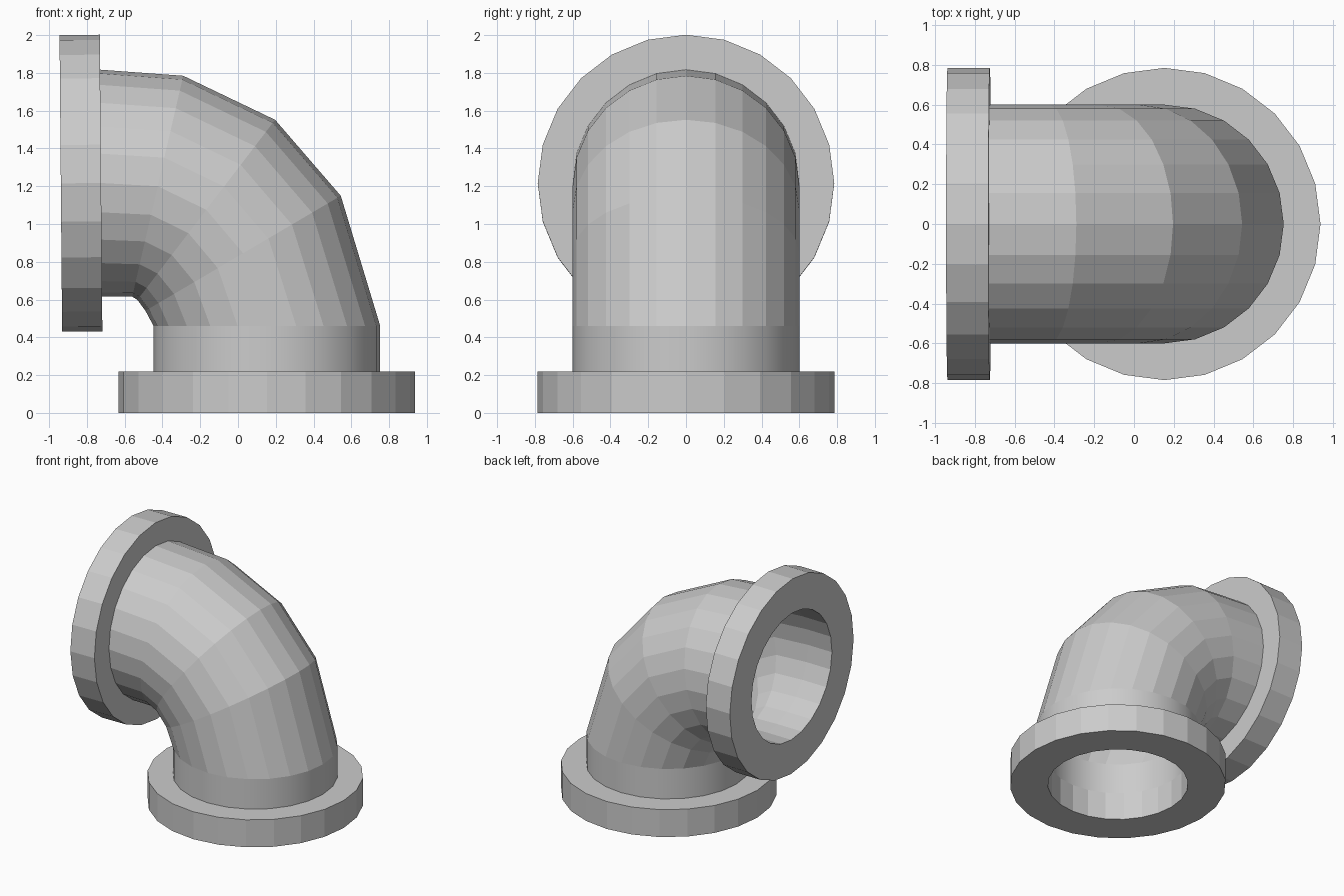
import bpy, bmesh
from math import sin, cos, pi, radians

if "Cube" in bpy.data.objects:
    bpy.data.objects.remove(bpy.data.objects["Cube"])

SIDES = 24
OUTER, BORE, FLANGE = 0.60, 0.51, 0.785
CX = 0.153


def loft(name, stations, smooth_spans=()):
    """Skin a closed loop of circles; station = (x, z, tilt in degrees, radius)."""
    bm = bmesh.new()
    rings = []
    for x, z, tilt, r in stations:
        a = radians(tilt)
        ring = []
        for i in range(SIDES):
            t = 2 * pi * i / SIDES
            u, v = r * cos(t), r * sin(t)
            ring.append(bm.verts.new((x + u * cos(a), v, z + u * sin(a))))
        rings.append(ring)
    for k, lower in enumerate(rings):
        upper = rings[(k + 1) % len(rings)]
        for i in range(SIDES):
            j = (i + 1) % SIDES
            face = bm.faces.new((lower[i], lower[j], upper[j], upper[i]))
            face.smooth = k in smooth_spans
    bmesh.ops.recalc_face_normals(bm, faces=bm.faces[:])
    mesh = bpy.data.meshes.new(name)
    bm.to_mesh(mesh)
    bm.free()
    obj = bpy.data.objects.new(name, mesh)
    bpy.context.collection.objects.link(obj)
    return obj


def flange(name, start, end):
    """Thick annulus between two centre stations (x, z, tilt)."""
    return loft(name, [(*start, BORE), (*start, FLANGE), (*end, FLANGE), (*end, BORE)])


# Centre line of the pipe: short straight collar, then the bend
path = [
    (CX, 0.22, 0),
    (CX, 0.46, 0),
    (0.027, 0.845, 30.5),
    (-0.168, 1.075, 52.6),
    (-0.425, 1.20, 77),
    (-0.725, 1.217, 90.5),
]

# Hollow bent pipe: up the outside, back down the bore (collar shaded smooth)
outside = [(*p, OUTER) for p in path]
inside = [(*p, BORE) for p in reversed(path)]
loft("elbow_pipe", outside + inside, smooth_spans=(0, 2 * len(path) - 2))

# Flanges at both open ends
flange("base_flange", (CX, 0.0, 0), path[0])
flange("side_flange", path[-1], (-0.938, 1.215, 90.5))
